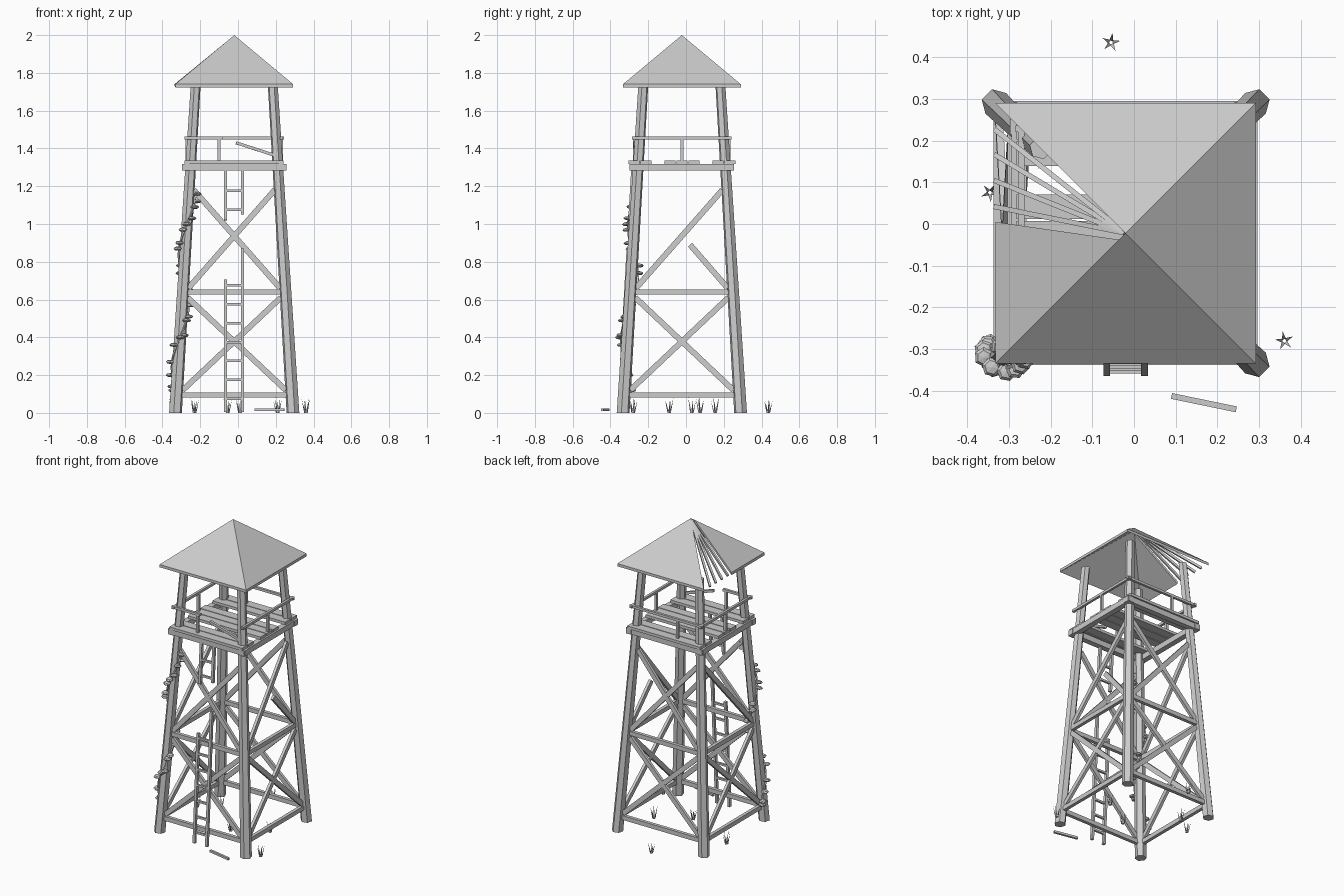
import bpy, bmesh, math, random
from mathutils import Vector, Matrix

if "Cube" in bpy.data.objects:
    bpy.data.objects.remove(bpy.data.objects["Cube"])
random.seed(4)

grey = bpy.data.materials.new("plain grey")
grey.diffuse_color = (0.6, 0.6, 0.6, 1)
grey.use_nodes = True
grey.node_tree.nodes["Principled BSDF"].inputs["Base Color"].default_value = grey.diffuse_color
CX, CY = -0.02, -0.022


def finish(name, bm):
    bmesh.ops.recalc_face_normals(bm, faces=bm.faces)
    me = bpy.data.meshes.new(name)
    bm.to_mesh(me)
    bm.free()
    me.materials.append(grey)
    ob = bpy.data.objects.new(name, me)
    bpy.context.collection.objects.link(ob)
    return ob


def add_bar(bm, p, q, w, h, up=(0, 0, 1)):
    """Box from p to q; h is measured towards up, w across it."""
    p, q = Vector(p), Vector(q)
    d = (q - p).normalized()
    s = d.cross(Vector(up)).normalized()
    u = s.cross(d)
    m = Matrix((d, s, u)).transposed().to_4x4()
    m.translation = (p + q) / 2
    m = m @ Matrix.Diagonal(((q - p).length, w, h, 1))
    bmesh.ops.create_cube(bm, size=1, matrix=m)


def bars(name, items, w, h, up=(0, 0, 1)):
    bm = bmesh.new()
    for p, q in items:
        add_bar(bm, p, q, w, h, up)
    return finish(name, bm)


def half(z):
    """Half distance between leg centres at height z."""
    return 0.311 - 0.106 * z / 1.72


def prism(bm, lower, upper):
    a = [bm.verts.new(v) for v in lower]
    b = [bm.verts.new(v) for v in upper]
    n = len(a)
    bm.faces.new(a)
    bm.faces.new(b)
    for i in range(n):
        bm.faces.new((a[i], a[(i + 1) % n], b[(i + 1) % n], b[i]))


# four tapered hexagonal legs, one flat turned outwards
for sx, n1 in ((-1, "left"), (1, "right")):
    for sy, n2 in ((-1, "front"), (1, "back")):
        bm = bmesh.new()
        rings = []
        for z, r in ((0, 0.035), (1.74, 0.027)):
            c = Vector((CX + sx * half(z), CY + sy * half(z), z))
            a0 = math.atan2(sy, sx) + math.pi / 6
            rings.append([c + Vector((r * math.cos(a0 + k * math.pi / 3),
                                      r * math.sin(a0 + k * math.pi / 3), 0)) for k in range(6)])
        prism(bm, *rings)
        finish(f"{n2}_{n1}_leg", bm)

# braces: each side is the front side turned about the centre
SIDES = {"front": 0, "right": 1, "back": 2, "left": 3}


def on_side(k, t, z, off=None):
    """Point on side k; t runs -1..1 between the leg centres."""
    v = Vector((t * half(z), -(half(z) if off is None else off), z))
    return Matrix.Rotation(k * math.pi / 2, 3, 'Z') @ v + Vector((CX, CY, 0))


for name, k in SIDES.items():
    nrm = Matrix.Rotation(k * math.pi / 2, 3, 'Z') @ Vector((0, -1, 0))
    bars(name + "_crossbars", [(on_side(k, -0.95, z), on_side(k, 0.95, z)) for z in (0.095, 0.64)],
         0.028, 0.022, nrm)
    rise = [(on_side(k, -0.9, 0.12), on_side(k, 0.9, 0.61))]
    fall = [(on_side(k, 0.9, 0.12), on_side(k, -0.9, 0.61))]
    up_rise = [(on_side(k, -0.9, 0.66), on_side(k, 0.9, 1.18))]
    up_fall = [(on_side(k, 0.9, 0.66), on_side(k, -0.9, 1.18))]
    if name == "right":      # snapped brace
        up_fall = [(on_side(k, 0.9, 0.66), on_side(k, 0.17, 0.89))]
    if name == "left":       # one brace lost
        up_rise = []
    bars(name + "_braces", rise + fall + up_rise + up_fall, 0.03, 0.018, nrm)

# platform frame
bars("platform_beams", [(on_side(k, -0.277 / half(1.3), 1.3, 0.255), on_side(k, 0.277 / half(1.3), 1.3, 0.255))
                        for k in range(4)], 0.036, 0.036)

# deck planks with two missing
bm = bmesh.new()
for i in range(9):
    if i in (2, 6):
        continue
    y = CY - 0.254 + i * 0.0635
    add_bar(bm, (CX - 0.262, y, 1.327), (CX + 0.262, y, 1.327), 0.058, 0.018)
finish("deck_planks", bm)

# railings, the front one broken
r = 0.264 / half(1.455)
rails = [(on_side(k, -r, 1.455, 0.25), on_side(k, r, 1.455, 0.25)) for k in (1, 2, 3)]
rails.append((on_side(0, -r, 1.455, 0.25), (-0.08, CY - 0.25, 1.455)))
rails.append(((-0.01, CY - 0.25, 1.43), (0.19, CY - 0.24, 1.365)))
bars("railings", rails, 0.016, 0.016)
posts = [(x, y) for x, y in ((-0.1, CY - 0.25), (-0.1, CY + 0.25), (CX - 0.25, CY), (CX + 0.25, CY))]
bars("railing_posts", [((x, y, 1.31), (x, y, 1.455)) for x, y in posts], 0.016, 0.016, (0, 1, 0))

# roof: thin sloping panels, the left one torn open
apex = Vector((CX, CY, 2.0))
E, EZ = 0.312, 1.74
corners = [Vector((CX + sx * E, CY + sy * E, EZ)) for sx, sy in ((-1, -1), (1, -1), (1, 1), (-1, 1))]
drop = Vector((0, 0, -0.018))
bm = bmesh.new()
tear = Vector((CX - E, 0.005, EZ))
for a, b in ((corners[0], corners[1]), (corners[1], corners[2]), (corners[2], corners[3]), (tear, corners[0])):
    top = apex if a is not tear else apex.lerp(corners[0], 0.05)
    tri = [a, b, top]
    prism(bm, [v + drop for v in tri], tri)
finish("roof", bm)
bars("roof_rafters", [(apex + Vector((0, 0, -0.012)), (CX - E, y, EZ - 0.008))
                      for y in (0.225, 0.165, 0.103, 0.041)], 0.012, 0.014)


# broken ladder
def ladder_y(z):
    return -0.356 + 0.058 * z


def lp(x, z):
    return (x, ladder_y(z), z)


L, R = -0.065, 0.025
bars("ladder_rails", [(lp(L, 0.005), lp(L, 0.705)), (lp(R, 0.005), lp(R, 0.87)),
                      (lp(L, 1.02), lp(L, 1.29)), (lp(R, 1.05), lp(R, 1.29))], 0.016, 0.018, (0, 1, 0))
bars("ladder_rungs", [(lp(L, 0.075 + 0.1 * k), lp(R, 0.075 + 0.1 * k))
                      for k in (0, 1, 2, 3, 4, 5, 6, 10, 11)], 0.013, 0.013)

# fallen rail on the ground
bars("fallen_rail", [((0.09, -0.412, 0.016), (0.245, -0.444, 0.016))], 0.014, 0.014)

# grass tufts
bm = bmesh.new()
for x, y in ((-0.055, 0.435), (0.36, -0.28), (-0.345, 0.075), (-0.23, 0.155), (0.01, -0.09), (0.21, 0.03)):
    a0 = random.uniform(0, 6)
    for k in range(5):
        a = a0 + k * math.tau / 5
        d = Vector((math.cos(a), math.sin(a), 0))
        base = Vector((x, y, 0)) + d * 0.004
        tip = Vector((x, y, random.uniform(0.06, 0.085))) + d * 0.023
        s = Vector((-d.y, d.x, 0)) * 0.005
        vs = [bm.verts.new(v) for v in (base + s, base - s, base + d * 0.006, tip)]
        for f in ((0, 1, 2), (0, 1, 3), (1, 2, 3), (2, 0, 3)):
            bm.faces.new([vs[i] for i in f])
finish("grass_tufts", bm)


# vine winding round the front left leg
def vine(z, rad, da=0.0):
    a = (z - 0.55) / 0.6 * math.tau + da
    return Vector((CX - half(z) + rad * math.cos(a), CY - half(z) + rad * math.sin(a), z))


steps = [0.1 + i * 0.035 for i in range(31)]
bars("vine_stem", [(vine(a, 0.036), vine(b, 0.036)) for a, b in zip(steps, steps[1:])], 0.008, 0.008)

# flat six-sided leaves
bm = bmesh.new()
for z in (0.12, 0.14, 0.2, 0.27, 0.36, 0.4, 0.41, 0.49, 0.51, 0.57, 0.65, 0.74, 0.78,
          0.87, 0.9, 0.97, 1.0, 1.03, 1.09, 1.12, 1.16):
    m = Matrix.Translation(vine(z, 0.045, random.uniform(-0.4, 0.4))) \
        @ Matrix.Rotation(random.uniform(-0.2, 0.2), 4, 'X') \
        @ Matrix.Rotation(random.uniform(0, 1), 4, 'Z') @ Matrix.Diagonal((1, 1, 0.45, 1))
    bmesh.ops.create_uvsphere(bm, u_segments=6, v_segments=4, radius=0.024, matrix=m)
finish("vine_leaves", bm)
